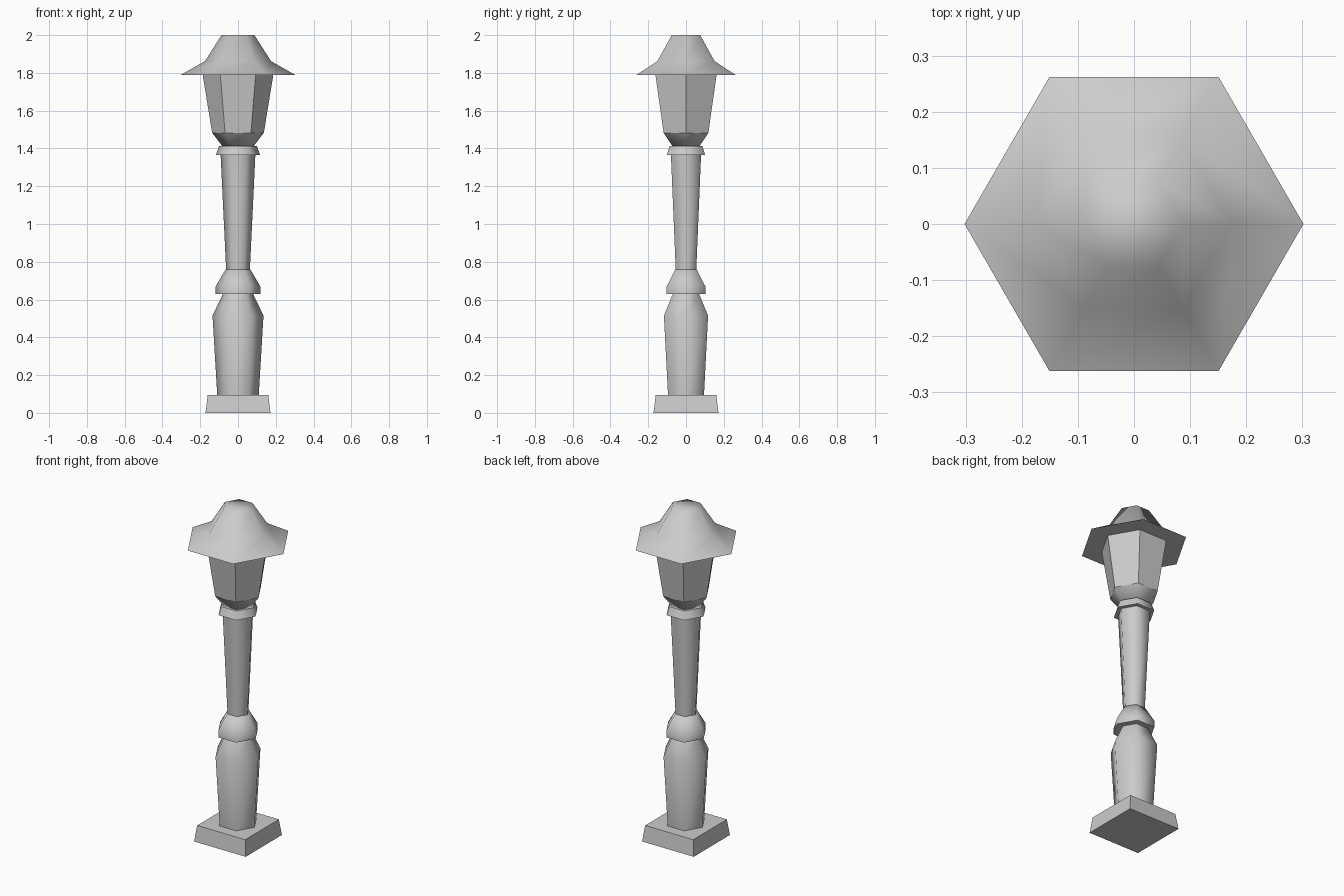
import bpy, bmesh, math

if "Cube" in bpy.data.objects:
    bpy.data.objects.remove(bpy.data.objects["Cube"])


def stack(name, profile, sides=6, turn=0.0, smooth=None):
    """Closed solid through (radius, z) rings, with flat end caps."""
    bm = bmesh.new()
    rings = []
    for r, z in profile:
        rings.append([bm.verts.new((r * math.cos(turn + math.tau * i / sides),
                                    r * math.sin(turn + math.tau * i / sides), z))
                      for i in range(sides)])
    for a, b in zip(rings, rings[1:]):
        for i in range(sides):
            j = (i + 1) % sides
            bm.faces.new((a[i], a[j], b[j], b[i]))
    bm.faces.new(rings[0][::-1])
    bm.faces.new(rings[-1])
    bmesh.ops.recalc_face_normals(bm, faces=bm.faces)
    mesh = bpy.data.meshes.new(name)
    bm.to_mesh(mesh)
    bm.free()
    obj = bpy.data.objects.new(name, mesh)
    bpy.context.collection.objects.link(obj)
    if smooth:
        bpy.ops.object.select_all(action='DESELECT')
        obj.select_set(True)
        bpy.context.view_layer.objects.active = obj
        bpy.ops.object.shade_smooth_by_angle(angle=math.radians(smooth))
    return obj


# Square foot with slightly sloped sides
k = math.sqrt(2)
stack("foot_block", [(0.172 * k, 0), (0.16 * k, 0.095)], sides=4, turn=math.pi / 4)

# Hexagonal post: pedestal, collar, shaft and upper ring
stack("pedestal", [(0.11, 0.095), (0.135, 0.515), (0.08, 0.63)], smooth=65)
stack("collar", [(0.118, 0.63), (0.118, 0.67), (0.065, 0.76)], smooth=65)
stack("shaft", [(0.063, 0.76), (0.092, 1.365)], smooth=65)
stack("upper_ring", [(0.117, 1.365), (0.1, 1.413)], smooth=65)

# Lantern: flared cup and flat glass panes
stack("lantern_cup", [(0.084, 1.413), (0.137, 1.483)], smooth=65)
stack("lantern_glass", [(0.137, 1.483), (0.187, 1.79)])

# Roof: wide brim and steeper crown
stack("roof", [(0.302, 1.79), (0.175, 1.862), (0.087, 2.0)], smooth=65)
